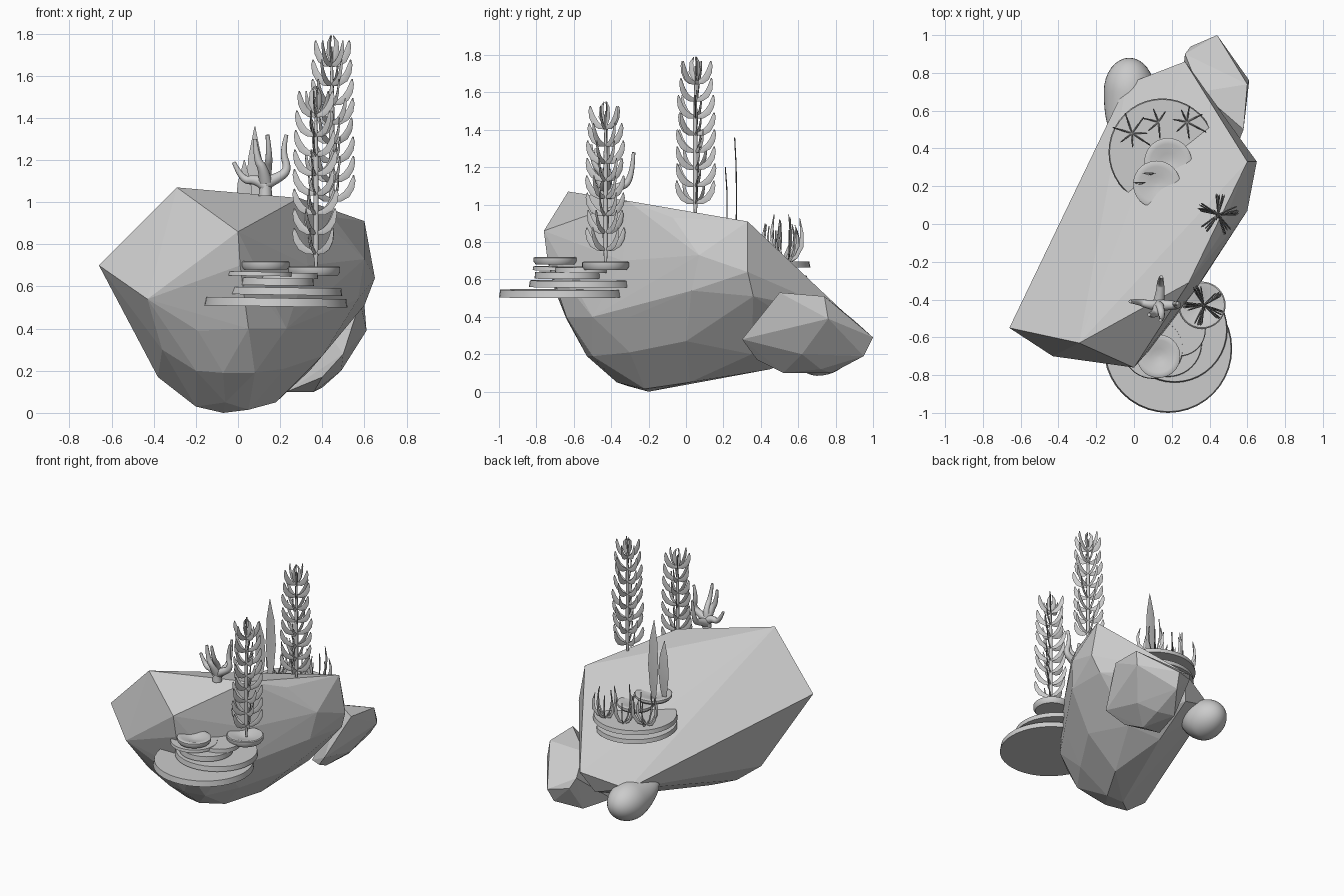
import bpy, bmesh, math, random
from mathutils import Vector, Matrix

if "Cube" in bpy.data.objects:
    bpy.data.objects.remove(bpy.data.objects["Cube"])
random.seed(4)


def finish(name, bm, smooth=None):
    me = bpy.data.meshes.new(name)
    bmesh.ops.recalc_face_normals(bm, faces=bm.faces)
    bm.to_mesh(me)
    bm.free()
    ob = bpy.data.objects.new(name, me)
    bpy.context.collection.objects.link(ob)
    if smooth:
        bpy.ops.object.select_all(action='DESELECT')
        bpy.context.view_layer.objects.active = ob
        ob.select_set(True)
        bpy.ops.object.shade_smooth_by_angle(angle=math.radians(smooth))
    return ob


def hull_rock(name, pts):
    bm = bmesh.new()
    for p in pts:
        bm.verts.new(p)
    r = bmesh.ops.convex_hull(bm, input=bm.verts)
    junk = {v for v in r['geom_interior'] + r['geom_unused'] if isinstance(v, bmesh.types.BMVert)}
    bmesh.ops.delete(bm, geom=list(junk), context='VERTS')
    return finish(name, bm)


def add_lathe(bm, profile, mat, n=40):
    rings = [[bm.verts.new(mat @ Vector((r * math.cos(2 * math.pi * i / n),
                                         r * math.sin(2 * math.pi * i / n), z)))
              for i in range(n)] for r, z in profile]
    for a, b in zip(rings, rings[1:]):
        for i in range(n):
            bm.faces.new((a[i], a[(i + 1) % n], b[(i + 1) % n], b[i]))
    bm.faces.new(rings[0][::-1])
    bm.faces.new(rings[-1])


def plate(name, x, y, z, r, h, dish=False, tilt=(0, 0)):
    bm = bmesh.new()
    m = Matrix.Translation((x, y, z)) @ Matrix.Rotation(tilt[0], 4, 'X') @ Matrix.Rotation(tilt[1], 4, 'Y')
    prof = [(r, 0), (r * .98, h)]
    if dish:
        prof = [(r * .9, 0), (r, h * .4), (r, h * .9), (r * .95, h),
                (r * .75, h * .95), (r * .35, h * .6), (r * .08, h * .45)]
    add_lathe(bm, prof, m)
    return finish(name, bm, 40)


def add_blade(bm, base, ang, path, thick=.004, flat=False):
    """Tapered blade; path is (out, up, half width). Width lies in the bending
    plane, or across it when flat."""
    d = Vector((math.cos(ang), math.sin(ang), 0))
    s = Vector((-math.sin(ang), math.cos(ang), 0))
    prev = None
    for k, (o, u, w) in enumerate(path):
        a, b = path[max(k - 1, 0)], path[min(k + 1, len(path) - 1)]
        t = (d * (b[0] - a[0]) + Vector((0, 0, b[1] - a[1]))).normalized()
        n = t.cross(s).normalized()
        p, q = (s * w, n * thick) if flat else (n * w, s * thick)
        c = Vector(base) + d * o + Vector((0, 0, u))
        ring = [bm.verts.new(c + v) for v in (p, q, -p, -q)]
        if prev:
            for i in range(4):
                bm.faces.new((prev[i], prev[(i + 1) % 4], ring[(i + 1) % 4], ring[i]))
        else:
            bm.faces.new(ring[::-1])
        prev = ring
    bm.faces.new(prev)


# Main boulder
hull_rock('main_rock', [
    (-.66, -.55, .70), (0, -.76, .86), (-.43, -.70, .54), (-.29, -.63, 1.07),
    (.29, -.31, 1.02), (.60, .33, .91), (.65, .33, .64), (.45, -.07, .93),
    (.60, .07, .73), (.57, .03, .54), (.60, .36, .51), (.27, .86, .41),
    (-.04, .74, .32), (-.38, -.34, .17), (-.07, -.2, 0), (.01, -.74, .70),
    (-.19, -.64, .39), (.05, -.64, .40), (-.2, -.52, .20), (-.07, -.53, .19),
    (.08, -.50, .19), (-.2, -.31, .03), (.05, -.22, .015), (-.06, -.37, .05),
    (.23, -.50, .40), (.33, -.34, .70), (.33, -.30, .40), (.22, -.30, .21),
    (.40, .0, .27), (.18, .02, .05), (.15, .45, .12), (.34, .35, .20),
    (.2, .78, .25), (-.36, -.54, .30)])

# Small rock at the back right
hull_rock('small_rock', [
    (.44, 1.0, .29), (.42, .95, .19), (.61, .76, .39), (.60, .74, .51),
    (.58, .50, .53), (.52, .44, .42), (.50, .30, .28), (.40, .38, .17),
    (.23, .54, .10), (.30, .78, .10), (.27, .90, .38), (.30, .94, .31),
    (.35, .70, .48), (.49, .62, .20), (.40, .72, .12), (.36, .52, .10)])

# Smooth teardrop pebble under the back left
bm = bmesh.new()
bmesh.ops.create_uvsphere(bm, u_segments=32, v_segments=20, radius=1)
for v in bm.verts:
    x, y, z = v.co
    tail = max(0, -y) ** 2
    v.co = (-.025 + .135 * x - .05 * tail, .70 + .18 * y - .06 * tail,
            .22 + .135 * z * (1 - .3 * tail) + .07 * tail)
finish('pebble', bm, 80)

# Front shelf coral plates
for i, a in enumerate([(.18, -.66, .505, .34, .04), (.215, -.56, .56, .28, .035),
                       (.18, -.63, .605, .18, .035), (.20, -.56, .648, .2, .02)]):
    if i == 3:
        a = (.10, -.66, .65, .16, .02)
    plate(f'front_shelf_{i}', *a, tilt=(0, .015))
plate('front_shelf_mid', .24, -.56, .635, .14, .03)
plate('front_dish_left', .13, -.70, .68, .115, .04, True)
plate('front_dish_right', .36, -.43, .65, .125, .045, True)

# Back shelf coral plates
plate('back_shelf_low', .15, .37, .60, .28, .03, tilt=(-.03, 0))
plate('back_shelf_top', .15, .38, .665, .285, .03)
plate('back_dish_a', .18, .33, .72, .125, .035, True)
plate('back_dish_b', .12, .21, .755, .125, .035, True)


# Kelp stalks with tiers of upright crescent leaves
def kelp(name, x, y, z, top, tiers, rot):
    bm = bmesh.new()
    h = top - z
    add_lathe(bm, [(.007, 0), (.013, .1), (.012, h * .6), (.004, h - .05)],
              Matrix.Translation((x, y, z)), 8)
    step = (h - .22) / (tiers - 1)
    for t in range(tiers):
        s = 1 - .3 * (t / tiers) ** 3
        for k in range(5):
            a = rot + k * math.tau / 5 + random.uniform(-.25, .25)
            path = [(.005, .0, .008), (.04, .008, .015), (.07, .027, .018),
                    (.092, .06, .016), (.102, .095, .011), (.104, .118, .003)]
            add_blade(bm, (x, y, z + .08 + t * step), a, [(o * s, u, w) for o, u, w in path])
    for k in range(3):
        add_blade(bm, (x, y, top - .13), rot + k * 2.1,
                  [(.004, 0, .008), (.022, .05, .016), (.022, .1, .01), (.008, .13, .002)])
    return finish(name, bm, 50)


kelp('tall_kelp', .445, .05, .93, 1.79, 8, .2)
kelp('front_kelp', .37, -.43, .68, 1.55, 8, .7)

# Grass tufts on the back shelf
for i, (x, y) in enumerate([(-.01, .48), (.13, .54), (.28, .54)]):
    bm = bmesh.new()
    for k in range(7 if i != 1 else 5):
        h, o = random.uniform(.17, .26), random.uniform(.06, .11)
        add_blade(bm, (x, y, .69), k * .95 + i,
                  [(.005, 0, .006), (o * .6, h * .12, .010), (o * .95, h * .35, .012),
                   (o, h * .65, .009), (o * .85, h, .002)])
    finish(f'grass_tuft_{i}', bm, 50)

# Tall pointed leaves, thin and facing front
bm = bmesh.new()
for x, y, h, z in [(.08, .26, .61, .75), (.03, .21, .44, .76)]:
    add_blade(bm, (x, y, z), math.pi / 2,
              [(0, 0, .012), (.008, h * .2, .03), (.01, h * .45, .042),
               (.008, h * .75, .032), (0, h, .002)], thick=.003, flat=True)
finish('pointed_leaves', bm, 50)

# Branching coral on top
cu = bpy.data.curves.new('branch_coral', 'CURVE')
cu.dimensions = '3D'
cu.bevel_depth = .023
cu.bevel_resolution = 3
cu.use_fill_caps = True
for pts in [[(.13, -.43, 1.03), (.13, -.43, 1.10), (.14, -.44, 1.16), (.15, -.50, 1.22), (.14, -.51, 1.32)],
            [(.13, -.42, 1.07), (.14, -.37, 1.09), (.14, -.29, 1.12), (.145, -.28, 1.28)],
            [(.13, -.43, 1.08), (.09, -.43, 1.11), (.02, -.41, 1.10), (-.02, -.41, 1.19)],
            [(.13, -.43, 1.09), (.18, -.43, 1.11), (.24, -.43, 1.15), (.21, -.42, 1.24), (.23, -.42, 1.32)],
            [(.13, -.44, 1.1), (.12, -.47, 1.16), (.09, -.48, 1.2), (.08, -.48, 1.30)]]:
    sp = cu.splines.new('NURBS')
    sp.points.add(len(pts) - 1)
    for i, (p, c) in enumerate(zip(sp.points, pts)):
        p.co = (*c, 1)
        p.radius = 1.4 - i / (len(pts) - 1)
    sp.use_endpoint_u = True
    sp.order_u = 3
    sp.use_smooth = True
bpy.context.collection.objects.link(bpy.data.objects.new('branch_coral', cu))
